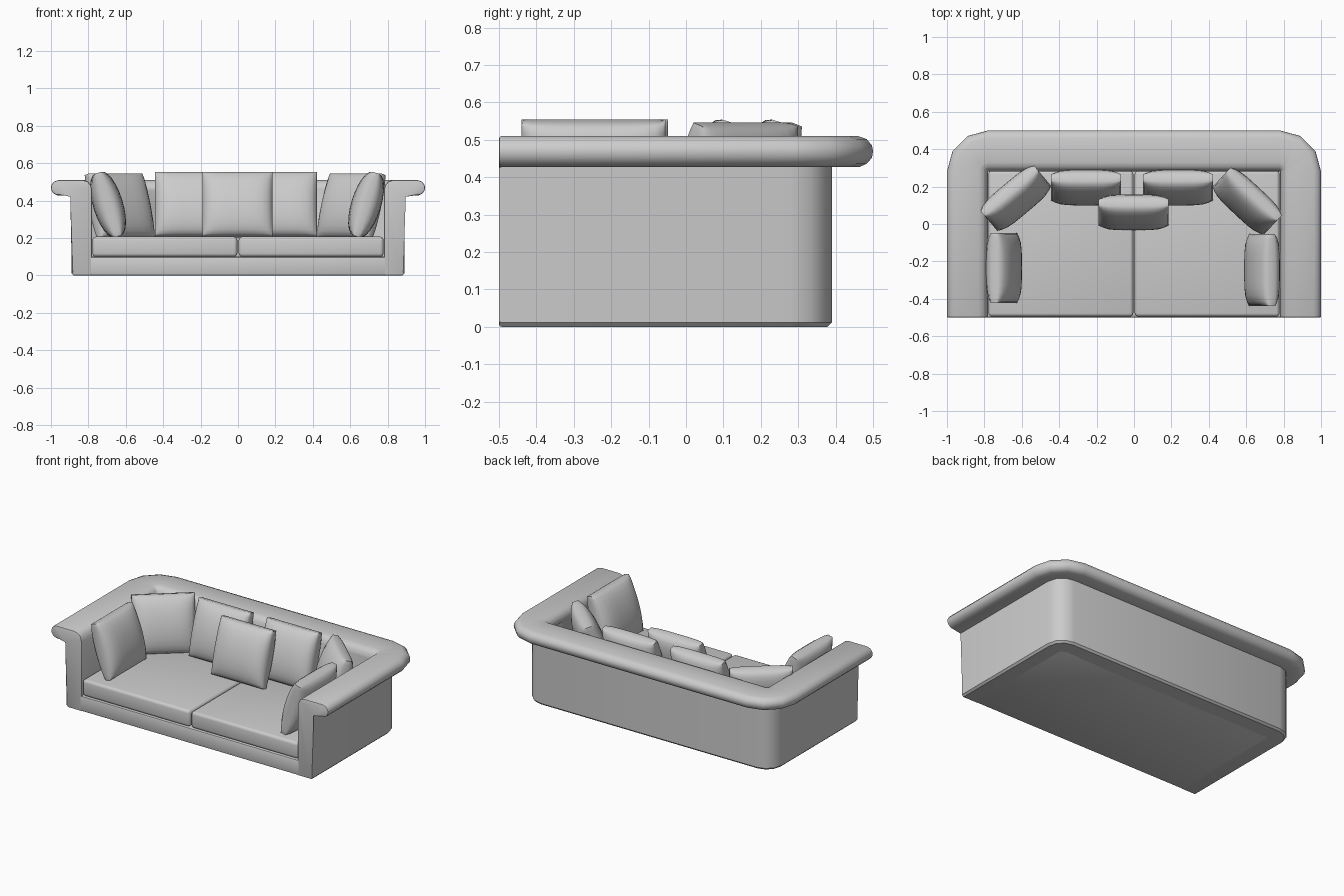
import bpy, bmesh
from math import radians, cos, sin, sqrt
from mathutils import Matrix

if "Cube" in bpy.data.objects:
    bpy.data.objects.remove(bpy.data.objects["Cube"])


def finish(name, bm, angle=40):
    bmesh.ops.recalc_face_normals(bm, faces=bm.faces)
    me = bpy.data.meshes.new(name)
    bm.to_mesh(me)
    bm.free()
    ob = bpy.data.objects.new(name, me)
    bpy.context.collection.objects.link(ob)
    bpy.ops.object.select_all(action='DESELECT')
    ob.select_set(True)
    bpy.context.view_layer.objects.active = ob
    bpy.ops.object.shade_smooth_by_angle(angle=radians(angle))
    return ob


def box(name, lo, hi, bevel, segments):
    bm = bmesh.new()
    bmesh.ops.create_cube(bm, size=1)
    for v in bm.verts:
        v.co = [(lo[i] + hi[i]) / 2 + v.co[i] * (hi[i] - lo[i]) for i in range(3)]
    bmesh.ops.bevel(bm, geom=bm.edges[:], offset=bevel, segments=segments,
                    profile=0.5, affect='EDGES')
    return finish(name, bm)


# Arms and back: one wall-and-rim profile swept round the U, pivoting on inner corners
profile = [(0, 0), (0, 0.455), (0.008, 0.485), (0.025, 0.503), (0.05, 0.51),
           (0.18, 0.51), (0.203, 0.502), (0.217, 0.485), (0.22, 0.47),
           (0.217, 0.452), (0.203, 0.436), (0.185, 0.428), (0.11, 0.428),
           (0.11, 0.012), (0.098, 0)]
stations = [(0.78, -0.5, 0)]
stations += [(0.78, 0.28, a) for a in (0, 30, 60, 90)]
stations += [(-0.78, 0.28, a) for a in (90, 120, 150, 180)]
stations += [(-0.78, -0.5, 180)]

bm = bmesh.new()
rings = []
for x, y, a in stations:
    c, s = cos(radians(a)), sin(radians(a))
    rings.append([bm.verts.new((x + d * c, y + d * s, z)) for d, z in profile])
n = len(profile)
for r0, r1 in zip(rings, rings[1:]):
    for i in range(n):
        j = (i + 1) % n
        bm.faces.new((r0[i], r0[j], r1[j], r1[i]))
caps = [bm.faces.new(rings[0]), bm.faces.new(rings[-1])]
cap_edges = [e for f in caps for e in f.edges]
bmesh.ops.bevel(bm, geom=cap_edges, offset=0.007, segments=2, profile=0.5, affect='EDGES')
bmesh.ops.remove_doubles(bm, verts=bm.verts, dist=0.0002)
finish("arms_and_back", bm)

# Base and the two seat cushions
box("base", (-0.8, -0.5, 0), (0.8, 0.3, 0.1), 0.01, 2)
for side, x0, x1 in (("left", -0.778, -0.004), ("right", 0.004, 0.778)):
    box("seat_cushion_" + side, (x0, -0.495, 0.1), (x1, 0.285, 0.207), 0.018, 3)


# Loose pillows: square pads, thick in the middle, leaning back
def pillow(name, x, y, yaw, width=0.375, height=0.355, z=0.379, lean=17):
    bm = bmesh.new()
    k = 12
    grids = []
    for side in (-1, 1):
        grid = []
        for i in range(k + 1):
            u = sin(radians(-90 + 180 * i / k))
            row = []
            for j in range(k + 1):
                v = sin(radians(-90 + 180 * j / k))
                t = 0.018 + 0.062 * sqrt(max(0, (1 - u ** 4) * (1 - v * v)))
                row.append(bm.verts.new((u * width / 2, side * t, v * height / 2)))
            grid.append(row)
        for i in range(k):
            for j in range(k):
                bm.faces.new((grid[i][j], grid[i + 1][j], grid[i + 1][j + 1], grid[i][j + 1]))
        grids.append(grid)
    border = [e for e in bm.edges if e.is_boundary]
    bmesh.ops.bridge_loops(bm, edges=border)
    bm.transform(Matrix.Translation((x, y, z)) @ Matrix.Rotation(radians(yaw), 4, 'Z')
                 @ Matrix.Rotation(radians(-lean), 4, 'X'))
    finish(name, bm, 50)


pillow("back_pillow_left", -0.257, 0.195, 0)
pillow("back_pillow_right", 0.235, 0.195, 0)
pillow("front_pillow", -0.002, 0.062, 0)
pillow("corner_pillow_left", -0.632, 0.137, 40, z=0.371)
pillow("corner_pillow_right", 0.605, 0.122, -43, z=0.371)
pillow("arm_pillow_left", -0.695, -0.235, 90)
pillow("arm_pillow_right", 0.685, -0.247, -90, width=0.385)
